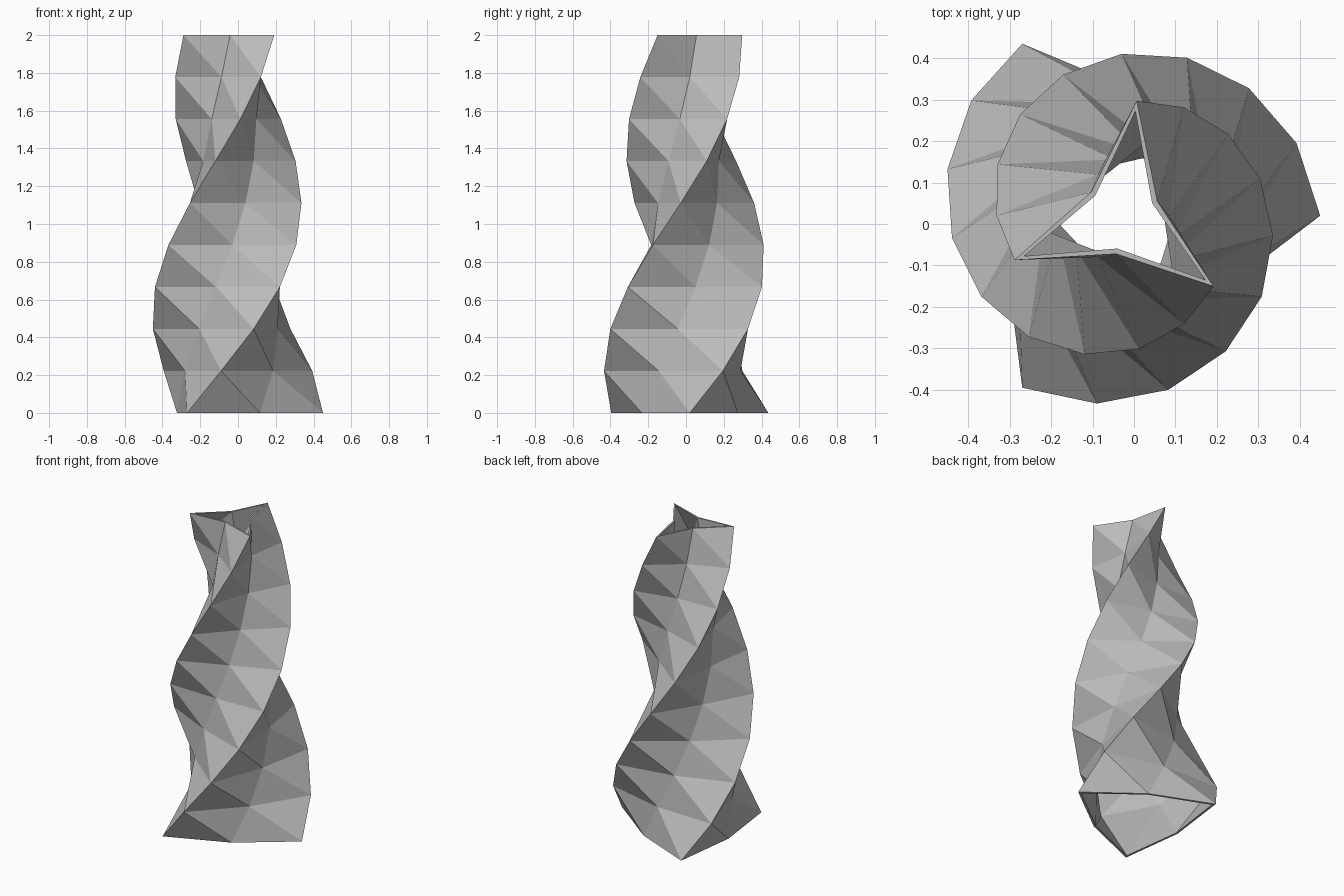
import bpy
import bmesh
from math import cos, sin, radians

cube = bpy.data.objects.get("Cube")
if cube:
    bpy.data.objects.remove(cube)

LEVELS = 9            # storeys of the twist
HEIGHT = 2.0
TWIST = 22.5          # degrees per storey
TAPER = 0.2           # radius lost from base to top
TIP, VALLEY = 0.48, 0.293
CENTRE = (-0.03, 0.02)


def ring(bm, level, tip_inset, valley_inset):
    """Three-pointed star section at one storey."""
    verts = []
    for k in range(6):
        radius = VALLEY - valley_inset if k % 2 else TIP - tip_inset
        radius -= TAPER * level / LEVELS
        angle = radians(60 * k + TWIST * level)
        verts.append(bm.verts.new((CENTRE[0] + radius * cos(angle),
                                   CENTRE[1] + radius * sin(angle),
                                   HEIGHT * level / LEVELS)))
    return verts


def shell(bm, tip_inset=0.0, valley_inset=0.0):
    """Twisted, triangulated wall surface; returns its rings."""
    rings = [ring(bm, i, tip_inset, valley_inset) for i in range(LEVELS + 1)]
    for low, high in zip(rings, rings[1:]):
        for k in range(6):
            n = (k + 1) % 6
            bm.faces.new((low[k], low[n], high[k]))
            bm.faces.new((low[n], high[n], high[k]))
    return rings


bm = bmesh.new()
outer = shell(bm)
inner = shell(bm, 0.025, 0.013)

# Rims joining the two walls at the open ends
for end in (0, -1):
    for k in range(6):
        n = (k + 1) % 6
        bm.faces.new((outer[end][k], outer[end][n], inner[end][n], inner[end][k]))
bmesh.ops.recalc_face_normals(bm, faces=bm.faces[:])

mesh = bpy.data.meshes.new("twisted_vase")
bm.to_mesh(mesh)
bm.free()

# Plain grey finish
grey = bpy.data.materials.new("plain_grey")
grey.use_nodes = True
colour = (0.5, 0.5, 0.5, 1.0)
grey.diffuse_color = colour
grey.node_tree.nodes["Principled BSDF"].inputs["Base Color"].default_value = colour
mesh.materials.append(grey)

vase = bpy.data.objects.new("twisted_vase", mesh)
bpy.context.collection.objects.link(vase)
